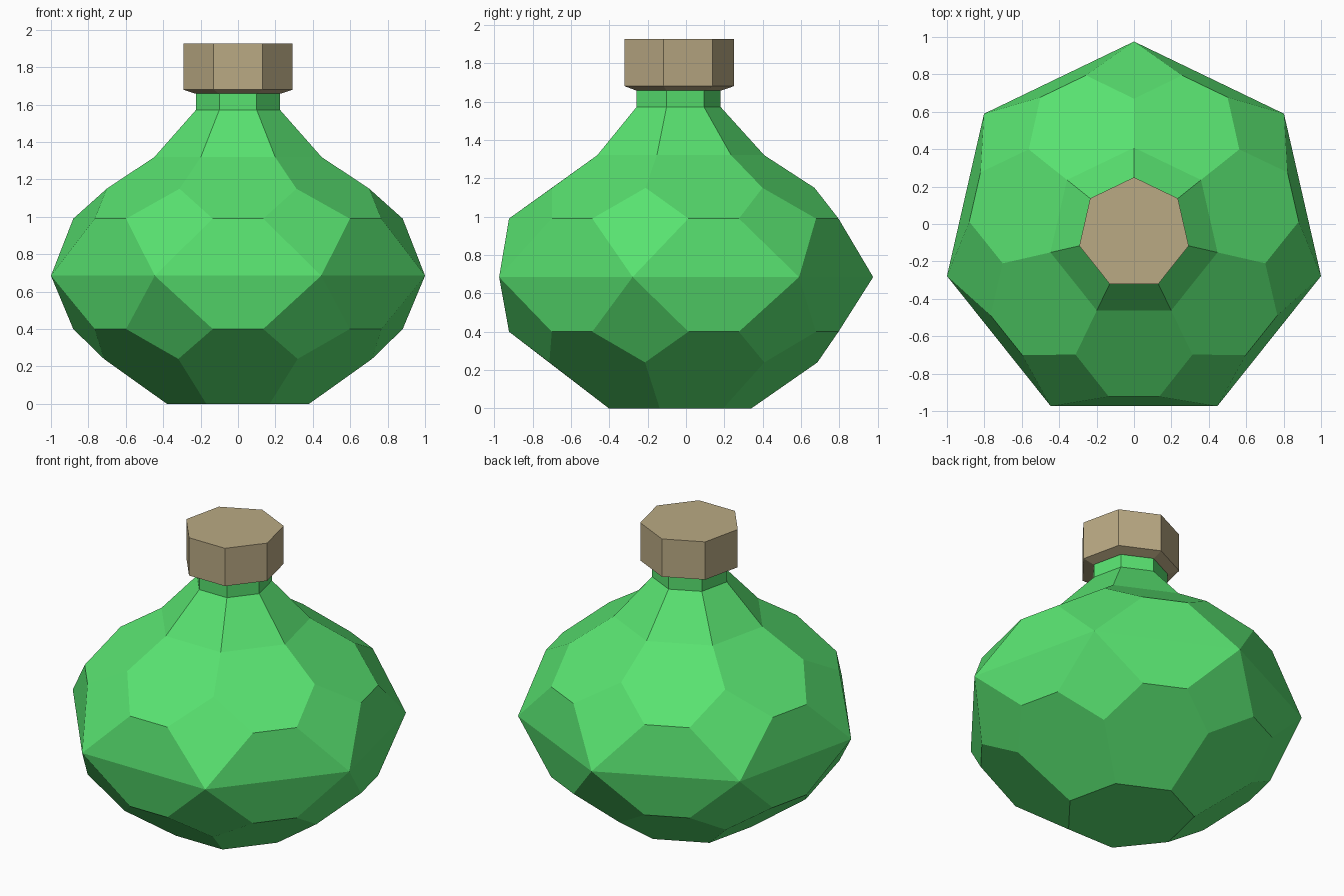
import bpy, bmesh
from math import sin, cos, pi, radians

if "Cube" in bpy.data.objects:
    bpy.data.objects.remove(bpy.data.objects["Cube"])

SIDES = 7
STEP = 2 * pi / SIDES
AXIS_Y = -0.05


def material(name, rgb):
    mat = bpy.data.materials.new(name)
    mat.use_nodes = True
    mat.diffuse_color = (*rgb, 1)
    mat.node_tree.nodes["Principled BSDF"].inputs["Base Color"].default_value = (*rgb, 1)
    return mat


def ring(bm, radius, z, spread=None):
    """Corners of a heptagon; with a spread, a pair of points about each side's middle."""
    angles = []
    for i in range(SIDES):
        corner = pi / 2 + i * STEP
        if spread is None:
            angles.append(corner)
        else:
            angles += [corner + STEP / 2 - spread, corner + STEP / 2 + spread]
    return [bm.verts.new((radius * cos(a), radius * sin(a), z)) for a in angles]


def bridge(bm, low, high):
    for i in range(SIDES):
        j = (i + 1) % SIDES
        bm.faces.new((low[i], low[j], high[j], high[i]))


def finish(bm, name, mat):
    bmesh.ops.recalc_face_normals(bm, faces=bm.faces)
    mesh = bpy.data.meshes.new(name)
    bm.to_mesh(mesh)
    bm.free()
    mesh.materials.append(mat)
    obj = bpy.data.objects.new(name, mesh)
    obj.location.y = AXIS_Y
    bpy.context.collection.objects.link(obj)


def half_body(bm, equator, pairs, tips, end):
    """Facets from the equator to an end ring: side trapezoids, corner kites, hexagons."""
    for i in range(SIDES):
        j = (i + 1) % SIDES
        a, b = pairs[2 * i], pairs[2 * i + 1]
        bm.faces.new((equator[i], equator[j], b, a))
        bm.faces.new((equator[i], a, tips[i], pairs[2 * i - 1]))
        bm.faces.new((a, b, tips[j], end[j], end[i], tips[i]))


glass = material("green_glass", (0.098, 0.76, 0.162))
cork = material("tan_cork", (0.49, 0.40, 0.23))

# Faceted bottle with its neck
bm = bmesh.new()
spread = radians(8.8)
equator = ring(bm, 1.0257, 0.685)
base = ring(bm, 0.39, 0)
shoulder = ring(bm, 0.458, 1.32)
half_body(bm, equator, ring(bm, 0.883, 0.40, spread), ring(bm, 0.735, 0.24), base)
half_body(bm, equator, ring(bm, 0.883, 0.99, spread), ring(bm, 0.72, 1.15), shoulder)
bm.faces.new(base)
neck = ring(bm, 0.23, 1.572)
lip = ring(bm, 0.23, 1.67)
bridge(bm, shoulder, neck)
bridge(bm, neck, lip)
bm.faces.new(lip)
finish(bm, "bottle", glass)

# Stopper with a bevelled underside
bm = bmesh.new()
under = ring(bm, 0.235, 1.658)
rim = ring(bm, 0.30, 1.68)
top = ring(bm, 0.30, 1.927)
bridge(bm, under, rim)
bridge(bm, rim, top)
bm.faces.new(under)
bm.faces.new(top)
finish(bm, "stopper", cork)
